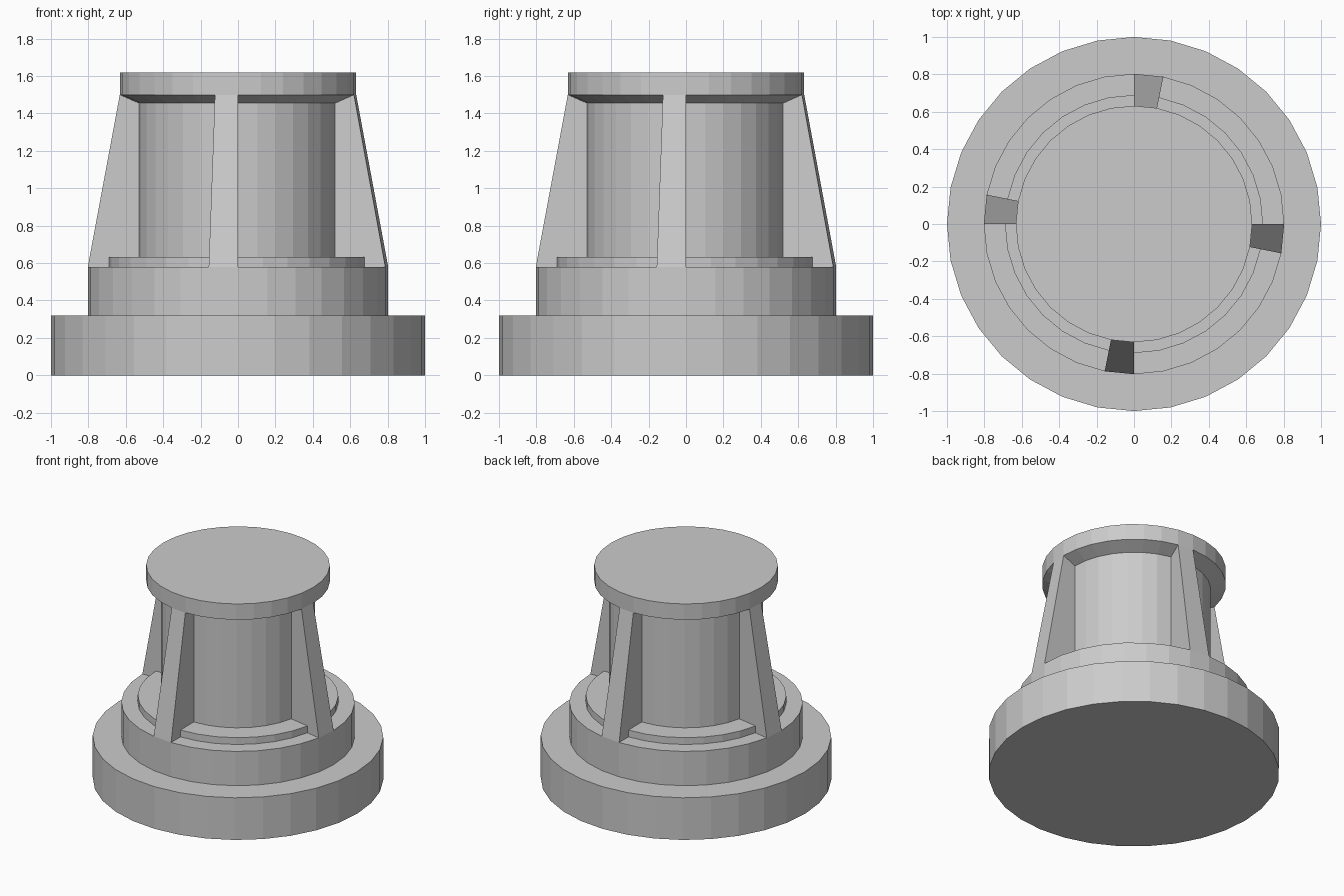
import bpy, bmesh, math

if "Cube" in bpy.data.objects:
    bpy.data.objects.remove(bpy.data.objects["Cube"])

SIDES = 32
BASE = [(1.0, 0.0), (1.0, 0.32), (0.803, 0.32), (0.803, 0.58)]
RECESS = [(0.69, 0.58), (0.69, 0.632), (0.53, 0.632), (0.53, 1.455)]
CAP = [(0.632, 1.5), (0.632, 1.62)]


def is_rib(i):
    # one rib segment just clockwise of each axis direction
    return i % (SIDES // 4) == SIDES // 4 - 1


bm = bmesh.new()
profile = BASE + RECESS + CAP
first, last = len(BASE) - 1, len(BASE) + len(RECESS)

# Rings of points, one column of the profile per side
columns = []
for i in range(SIDES):
    a = 2 * math.pi * i / SIDES
    columns.append([bm.verts.new((r * math.cos(a), r * math.sin(a), z)) for r, z in profile])

for i in range(SIDES):
    c, d = columns[i], columns[(i + 1) % SIDES]
    rib = is_rib(i)
    # Ribs bridge the recess, other segments follow the full profile
    path = [k for k in range(len(profile)) if not (rib and first < k < last)]
    for k, m in zip(path, path[1:]):
        bm.faces.new((c[k], d[k], d[m], c[m]))
    # Side walls of the rib
    if rib:
        bm.faces.new(c[first:last + 1])
        bm.faces.new(d[first:last + 1])

# Flat bottom and top
bm.faces.new([c[0] for c in columns])
bm.faces.new([c[-1] for c in columns])

# Remove points buried inside nothing, then orient outward
bmesh.ops.delete(bm, geom=[v for v in bm.verts if not v.link_faces], context='VERTS')
bmesh.ops.recalc_face_normals(bm, faces=bm.faces)

mesh = bpy.data.meshes.new("ribbed_pedestal")
bm.to_mesh(mesh)
bm.free()
bpy.context.collection.objects.link(bpy.data.objects.new("ribbed_pedestal", mesh))
